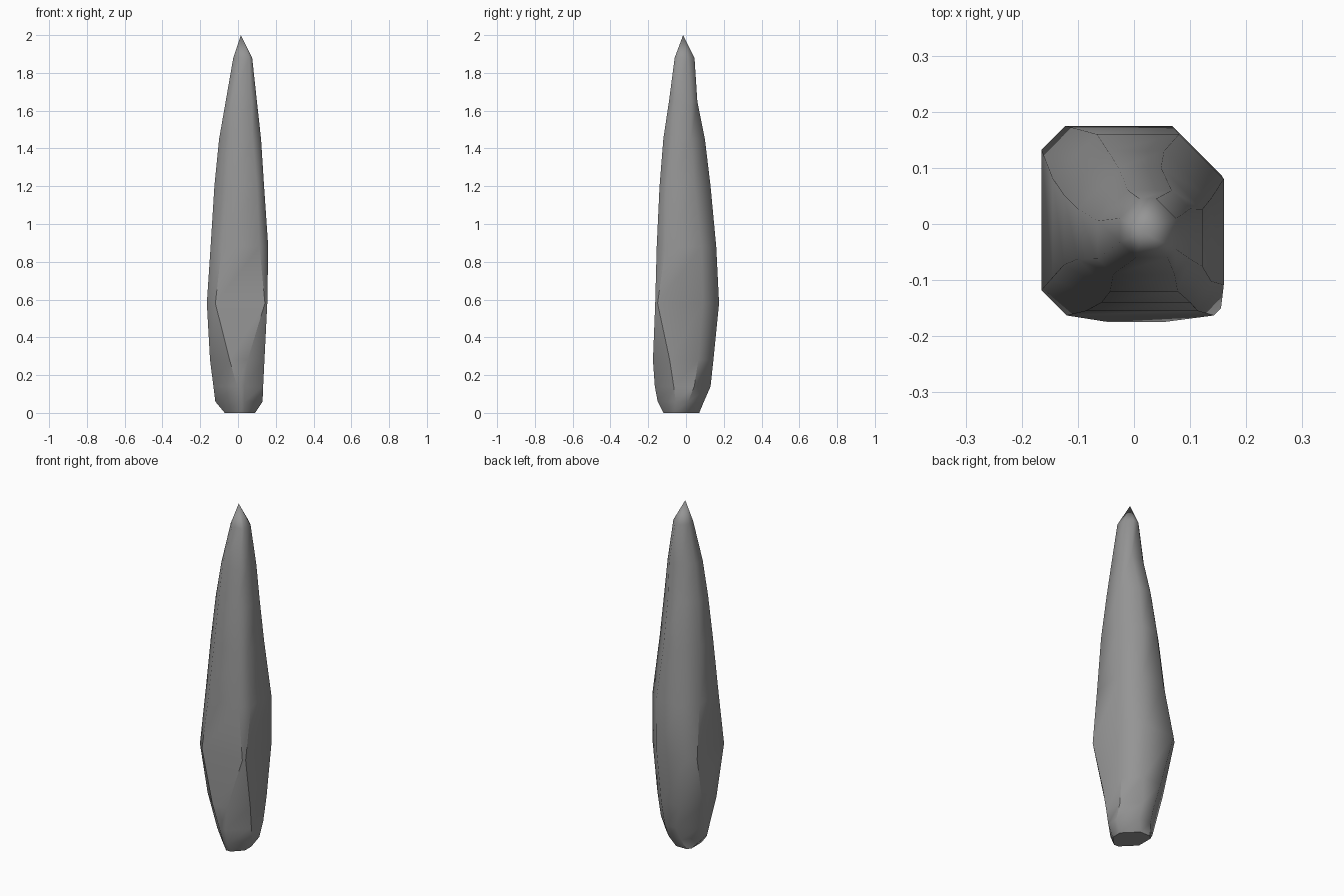
import bpy
import bmesh
from math import cos, sin, pi, sqrt

if "Cube" in bpy.data.objects:
    bpy.data.objects.remove(bpy.data.objects["Cube"], do_unlink=True)

SIDES = 8
TIP = (0.015, -0.015, 2.0)

# Height of each ring, then the reach of its eight flats,
# counter-clockwise from the +x side
RINGS = [
    (0.0, [.09, .06, .07, .085, .07, .08, .12, .11]),
    (0.06, [.13, .10, .095, .09, .12, .10, .15, .13]),
    (0.14, [.133, .125, .13, .11, .13, .12, .165, .14]),
    (0.28, [.14, .145, .145, .145, .148, .155, .175, .16]),
    (0.58, [.155, .172, .175, .21, .165, .20, .163, .216]),
    (0.88, [.16, .17, .16, .16, .145, .17, .155, .19]),
    (1.2, [.138, .13, .13, .125, .125, .14, .14, .17]),
    (1.45, [.122, .105, .10, .09, .10, .115, .12, .14]),
    (1.65, [.10, .09, .06, .05, .065, .09, .09, .115]),
    (1.88, [.075, .06, .045, .025, .025, .04, .06, .085]),
]


def make_material(name, colour):
    mat = bpy.data.materials.new(name)
    mat.use_nodes = True
    mat.diffuse_color = colour
    mat.node_tree.nodes["Principled BSDF"].inputs["Base Color"].default_value = colour
    return mat


def ring_corners(reach):
    """Corners where neighbouring flats of an irregular octagon meet."""
    # Keep each flat short of the corner its two neighbours would form
    flats = [min(r, 0.97 * (reach[i - 1] + reach[(i + 1) % SIDES]) / sqrt(2))
             for i, r in enumerate(reach)]
    step = 2 * pi / SIDES
    corners = []
    for i, r in enumerate(flats):
        a = i * step
        along = (flats[(i + 1) % SIDES] - r * cos(step)) / sin(step)
        corners.append((r * cos(a) - along * sin(a), r * sin(a) + along * cos(a)))
    return corners


def build_spire(name, material):
    bm = bmesh.new()
    rings = [[bm.verts.new((x, y, z)) for x, y in ring_corners(reach)]
             for z, reach in RINGS]

    # Slanted triangular facets between rings
    for low, high in zip(rings, rings[1:]):
        for i in range(SIDES):
            j = (i + 1) % SIDES
            bm.faces.new((low[i], low[j], high[j]))
            bm.faces.new((low[i], high[j], high[i]))

    # Pointed tip and flat base
    tip = bm.verts.new(TIP)
    top = rings[-1]
    for i in range(SIDES):
        bm.faces.new((top[i], top[(i + 1) % SIDES], tip))
    bm.faces.new(list(reversed(rings[0])))

    bmesh.ops.recalc_face_normals(bm, faces=bm.faces)
    mesh = bpy.data.meshes.new(name)
    bm.to_mesh(mesh)
    bm.free()
    mesh.materials.append(material)
    obj = bpy.data.objects.new(name, mesh)
    bpy.context.collection.objects.link(obj)
    return obj


stone = make_material("grey_stone", (0.3, 0.3, 0.3, 1.0))
spire = build_spire("stone_spire", stone)

# Soft rock shading that keeps the hard creases
bpy.ops.object.select_all(action="DESELECT")
spire.select_set(True)
bpy.context.view_layer.objects.active = spire
bpy.ops.object.shade_smooth_by_angle(angle=pi / 4)
